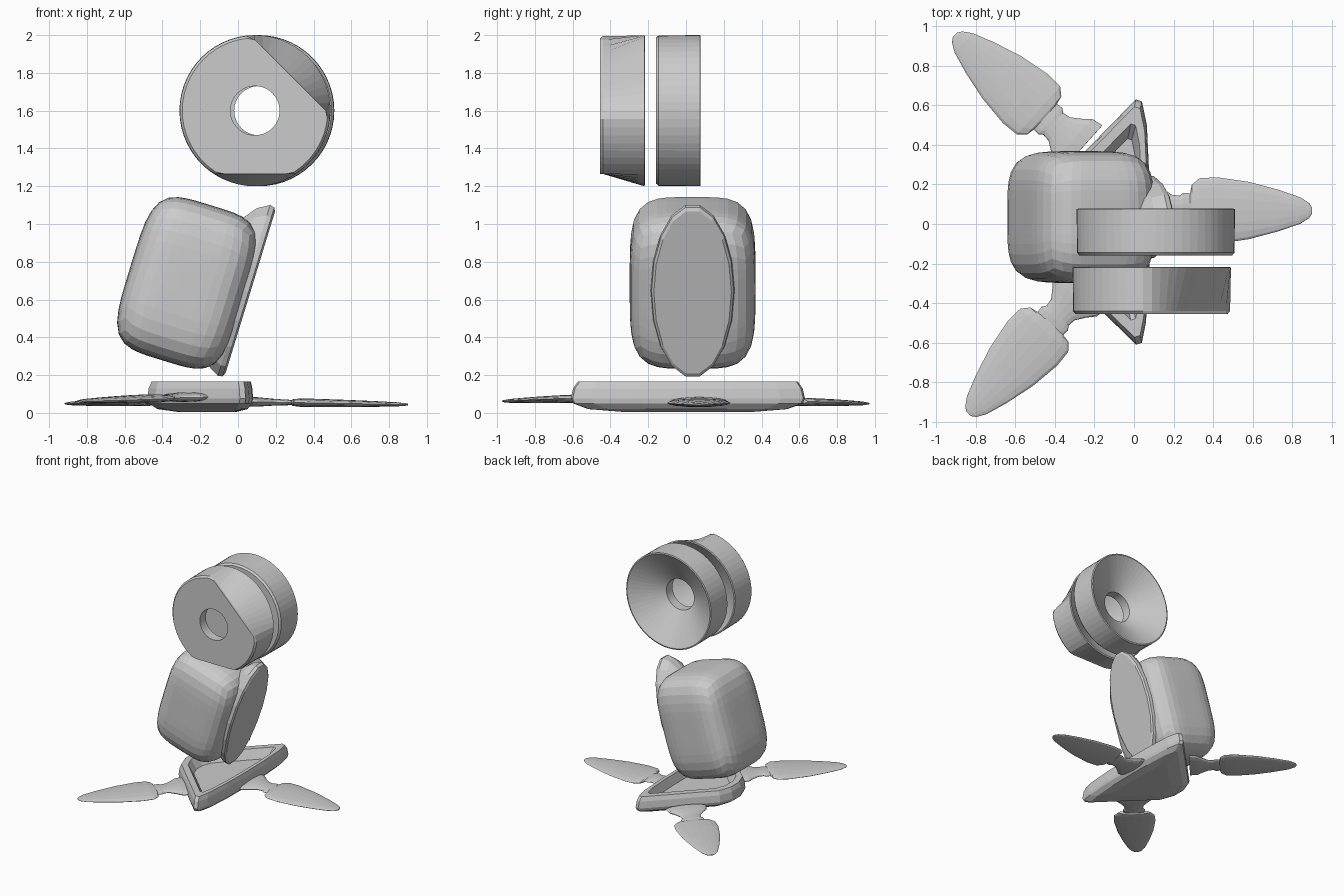
import bpy, bmesh, math
from mathutils import Matrix, Vector

if "Cube" in bpy.data.objects:
    bpy.data.objects.remove(bpy.data.objects["Cube"])

grey = bpy.data.materials.new("light_grey")
grey.diffuse_color = (0.6, 0.6, 0.6, 1)
grey.use_nodes = True
grey.node_tree.nodes["Principled BSDF"].inputs["Base Color"].default_value = grey.diffuse_color


def finish(bm, name, matrix=Matrix()):
    bm.transform(matrix)
    bmesh.ops.recalc_face_normals(bm, faces=bm.faces[:])
    me = bpy.data.meshes.new(name)
    bm.to_mesh(me)
    bm.free()
    ob = bpy.data.objects.new(name, me)
    bpy.context.collection.objects.link(ob)
    me.materials.append(grey)
    return ob


def loft(name, rings, closed=False, matrix=Matrix()):
    """Skin a list of equal-length point rings; cap both ends or join them up."""
    bm = bmesh.new()
    vs = [[bm.verts.new(p) for p in r] for r in rings]
    n = len(vs[0])
    for k in range(len(vs) if closed else len(vs) - 1):
        a, b = vs[k], vs[(k + 1) % len(vs)]
        for i in range(n):
            j = (i + 1) % n
            bm.faces.new((a[i], a[j], b[j], b[i]))
    if not closed:
        bm.faces.new(vs[0])
        bm.faces.new(vs[-1])
    return finish(bm, name, matrix)


def angles(n):
    return [2 * math.pi * i / n for i in range(n)]


# Dished rings with a through hole; the front one has two slanted cuts
def cut_radius(t, r):
    for a, d in ((45, 0.265), (-90, 0.335)):
        c = math.cos(t - math.radians(a))
        if c > 0.1:
            r = min(r, d / c)
    return r


def dish(name, x, y, cut):
    prof = [(0.13, 0), (0.385, 0), (0.398, 0.015), (0.4, 0.235), (0.39, 0.238),
            (0.13, 0.08)]
    rings = []
    for r, d in prof:
        ring = []
        for t in angles(56):
            q = r
            if cut and r > 0.2 and d < 0.1:
                q = cut_radius(t, r)
            ring.append((x + q * math.cos(t), y + d, 1.6 + q * math.sin(t)))
        rings.append(ring)
    loft(name, rings, closed=True)


dish("front_dish", 0.09, -0.455, True)
dish("rear_dish", 0.11, -0.16, False)

# Tilted rounded body
tilt = Matrix.Translation((-0.27, 0.035, 0.688)) @ Matrix.Rotation(math.radians(17), 4, 'Y')
bm = bmesh.new()
bmesh.ops.create_cube(bm, size=2)
bmesh.ops.subdivide_edges(bm, edges=bm.edges[:], cuts=11, use_grid_fill=True)
P = 4.3
for v in bm.verts:
    c = Vector([math.tan(k * math.pi / 4) for k in v.co])
    c /= sum(abs(k) ** P for k in c) ** (1 / P)
    v.co = (c.x * 0.312, c.y * 0.333, c.z * 0.43)
finish(bm, "body", tilt)

# Oval plate on the side of the body
loft("oval_plate",
     [[(u, b * math.cos(t), 0.05 + a * math.sin(t)) for t in angles(18)]
      for u, a, b in ((0.18, 0.37, 0.17), (0.24, 0.445, 0.2), (0.30, 0.48, 0.222),
                      (0.325, 0.475, 0.218), (0.335, 0.455, 0.205))], matrix=tilt)

# Triangular tray base
outline = [(0.06, -0.5), (0.077, -0.25), (0.08, 0), (0.077, 0.25), (0.065, 0.5), (0.04, 0.62),
           (0.01, 0.63), (-0.03, 0.59), (-0.44, 0.17), (-0.48, 0.06), (-0.48, -0.06),
           (-0.44, -0.17), (-0.03, -0.57), (0.01, -0.61), (0.04, -0.6)]
loft("tray_base",
     [[(-0.12 + s * (x + 0.12), 0.01 + s * (y - 0.01), z) for x, y in outline]
      for s, z in ((0.55, 0.005), (0.85, 0.02), (0.98, 0.05), (1, 0.075), (0.98, 0.13),
                   (0.94, 0.165), (0.8, 0.165), (0.68, 0.09))])

# Three feet: neck and flat leaf-shaped blade
blade = [(0, 0.07, .012), (0.012, 0.13, .018), (0.05, 0.163, .022), (0.14, 0.168, .022),
         (0.3, 0.145, .019), (0.45, 0.105, .015), (0.56, 0.067, .011), (0.605, 0.038, .007),
         (0.62, 0.015, .004)]
neck = [(-0.24, 0.16, .025), (-0.18, 0.15, .025), (-0.14, 0.115, .022), (-0.09, 0.08, .018),
        (-0.05, 0.075, .016), (-0.03, 0.09, .016), (0.02, 0.085, .012)]


def strip(prof):
    return [[(s, w * math.cos(t), h * math.sin(t)) for t in angles(16)] for s, w, h in prof]


for i, (x, y, z, turn, pitch) in enumerate(((0.28, 0.068, 0.055, 0, 1), (-0.445, 0.54, 0.06, 138, 1),
                                            (-0.42, -0.5, 0.078, 228, 1.5))):
    m = (Matrix.Translation((x, y, z)) @ Matrix.Rotation(math.radians(turn), 4, 'Z')
         @ Matrix.Rotation(math.radians(pitch), 4, 'Y'))
    loft("foot_blade_%d" % (i + 1), strip(blade), matrix=m)
    loft("foot_neck_%d" % (i + 1), strip(neck), matrix=m)
